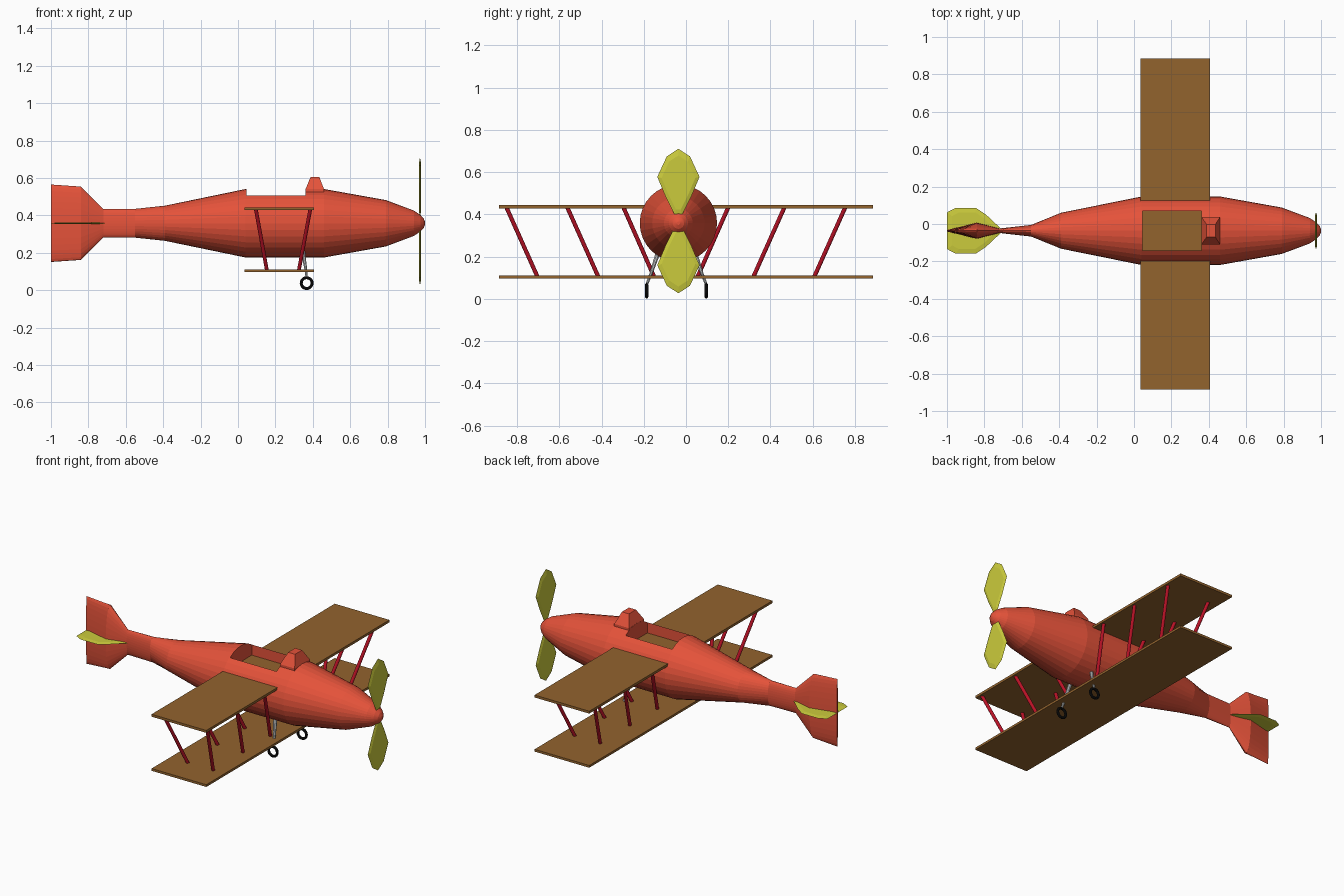
import bpy, bmesh, math
from mathutils import Vector, Matrix

if "Cube" in bpy.data.objects:
    bpy.data.objects.remove(bpy.data.objects["Cube"])

CY, CZ = -0.036, 0.358   # fuselage axis


def material(name, rgb):
    m = bpy.data.materials.new(name)
    m.diffuse_color = (*rgb, 1)
    m.use_nodes = True
    m.node_tree.nodes["Principled BSDF"].inputs["Base Color"].default_value = m.diffuse_color
    return m


RED = material("body red", (0.78, 0.085, 0.042))
BROWN = material("wing brown", (0.29, 0.125, 0.027))
YELLOW = material("blade yellow", (0.60, 0.60, 0.045))
CRIMSON = material("strut crimson", (0.50, 0.006, 0.02))
GREY = material("leg grey", (0.55, 0.57, 0.58))
BLACK = material("tyre black", (0.006, 0.006, 0.006))


def finish(bm, name, mat):
    bmesh.ops.recalc_face_normals(bm, faces=bm.faces)
    me = bpy.data.meshes.new(name)
    bm.to_mesh(me)
    bm.free()
    ob = bpy.data.objects.new(name, me)
    bpy.context.collection.objects.link(ob)
    me.materials.append(mat)
    return ob


def loft(name, rings, mat):
    """Skin a list of vertex rings and cap both ends."""
    bm = bmesh.new()
    rows = [[bm.verts.new(p) for p in ring] for ring in rings]
    n = len(rows[0])
    for a, b in zip(rows, rows[1:]):
        for i in range(n):
            j = (i + 1) % n
            bm.faces.new((a[i], a[j], b[j], b[i]))
    bm.faces.new(rows[0])
    bm.faces.new(rows[-1])
    return finish(bm, name, mat)


def box(name, lo, hi, mat):
    rings = [[(lo[0], lo[1], z), (hi[0], lo[1], z), (hi[0], hi[1], z), (lo[0], hi[1], z)]
             for z in (lo[2], hi[2])]
    return loft(name, rings, mat)


def rod(name, a, b, r1, r2, mat, sides=12):
    a, b = Vector(a), Vector(b)
    d = b - a
    bm = bmesh.new()
    bmesh.ops.create_cone(bm, cap_ends=True, segments=sides, radius1=r1, radius2=r2,
                          depth=d.length,
                          matrix=Matrix.Translation((a + b) / 2) @ d.to_track_quat('Z', 'Y').to_matrix().to_4x4())
    return finish(bm, name, mat)


# Fuselage with the flattened tail fin: x, half width, half height
sections = [(-1.0, 0.004, 0.207), (-0.84, 0.043, 0.196), (-0.72, 0.012, 0.077),
            (-0.55, 0.031, 0.077), (-0.39, 0.096, 0.094), (0.04, 0.183, 0.183),
            (0.46, 0.183, 0.183), (0.79, 0.124, 0.124), (0.94, 0.068, 0.068),
            (0.975, 0.045, 0.045), (0.992, 0.027, 0.027), (1.0, 0.008, 0.008)]
SIDES = 32
rings = [[(x, CY + w * math.cos(math.tau * i / SIDES), CZ + h * math.sin(math.tau * i / SIDES))
          for i in range(SIDES)] for x, w, h in sections]
fuselage = loft("fuselage", rings, RED)

# Cockpit opening; the upper wing forms its floor
cutter = box("cockpit_cutter", (0.045, CY - 0.105, 0.435), (0.36, CY + 0.105, 0.8), RED)
cutter.hide_render = True
cutter.hide_viewport = True
cut = fuselage.modifiers.new("cockpit", 'BOOLEAN')
cut.operation = 'DIFFERENCE'
cut.solver = 'EXACT'
cut.object = cutter


# Windscreen fairing, a tapered block ahead of the cockpit
def rect(x0, x1, half, z):
    return [(x0, CY - half, z), (x1, CY - half, z), (x1, CY + half, z), (x0, CY + half, z)]


loft("windscreen", [rect(0.361, 0.46, 0.073, 0.50), rect(0.361, 0.46, 0.073, 0.54),
                    rect(0.388, 0.435, 0.034, 0.605)], RED)

# Wings
box("upper_wing", (0.035, -0.885, 0.428), (0.405, 0.885, 0.443), BROWN)
box("lower_wing", (0.035, -0.885, 0.097), (0.405, 0.885, 0.111), BROWN)

# Slanted struts between the wings
for side in (-1, 1):
    for top, bottom in ((0.803, 0.655), (0.515, 0.367), (0.249, 0.103)):
        for xt, xb in ((0.095, 0.155), (0.387, 0.325)):
            rod("wing_strut", (xt, -0.048 + side * top, 0.435),
                (xb, -0.048 + side * bottom, 0.104), 0.01, 0.01, CRIMSON)

# Landing gear: bent legs and ring wheels
for side in (-1, 1):
    hip = (0.345, -0.045 + side * 0.085, 0.225)
    knee = (0.362, -0.045 + side * 0.122, 0.115)
    foot = (0.367, -0.045 + side * 0.141, 0.068)
    rod("upper_leg", hip, knee, 0.012, 0.008, GREY, 8)
    rod("lower_leg", knee, foot, 0.008, 0.006, GREY, 8)
    bpy.ops.mesh.primitive_torus_add(major_segments=20, minor_segments=8, major_radius=0.029,
                                     minor_radius=0.008,
                                     location=(0.367, -0.045 + side * 0.141, 0.038),
                                     rotation=(math.pi / 2, 0, 0))
    wheel = bpy.context.object
    wheel.name = "wheel"
    wheel.data.materials.append(BLACK)


def blade(name, outline, place, thick):
    """Flat plate with slightly bevelled rim; place maps (u, v, depth) to space."""
    cu = sum(p[0] for p in outline) / len(outline)
    cv = sum(p[1] for p in outline) / len(outline)
    rings = []
    for s, d in ((0.8, -thick), (1, 0), (0.8, thick)):
        rings.append([place(cu + (u - cu) * s, cv + (v - cv) * s, d) for u, v in outline])
    return loft(name, rings, YELLOW)


# Propeller: two leaf blades (half width, distance from hub)
half = [(0.055, 0.312), (0.10, 0.215), (0.06, 0.12), (0.015, 0.03)]
leaf = [(0, 0.348)] + half + [(-u, v) for u, v in reversed(half)]
for side in (-1, 1):
    blade("propeller_blade", leaf,
          lambda u, v, d: (0.973 + d, CY + u, 0.362 + side * (v - (0.012 if side < 0 else 0))), 0.006)

# Tailplane
half = [(0.098, -1.0), (0.122, -0.955), (0.122, -0.845), (0.085, -0.79), (0.01, -0.71)]
outline = half + [(-u, v) for u, v in reversed(half)]
blade("tailplane", outline, lambda u, v, d: (v, CY + u, CZ + d), 0.004)
